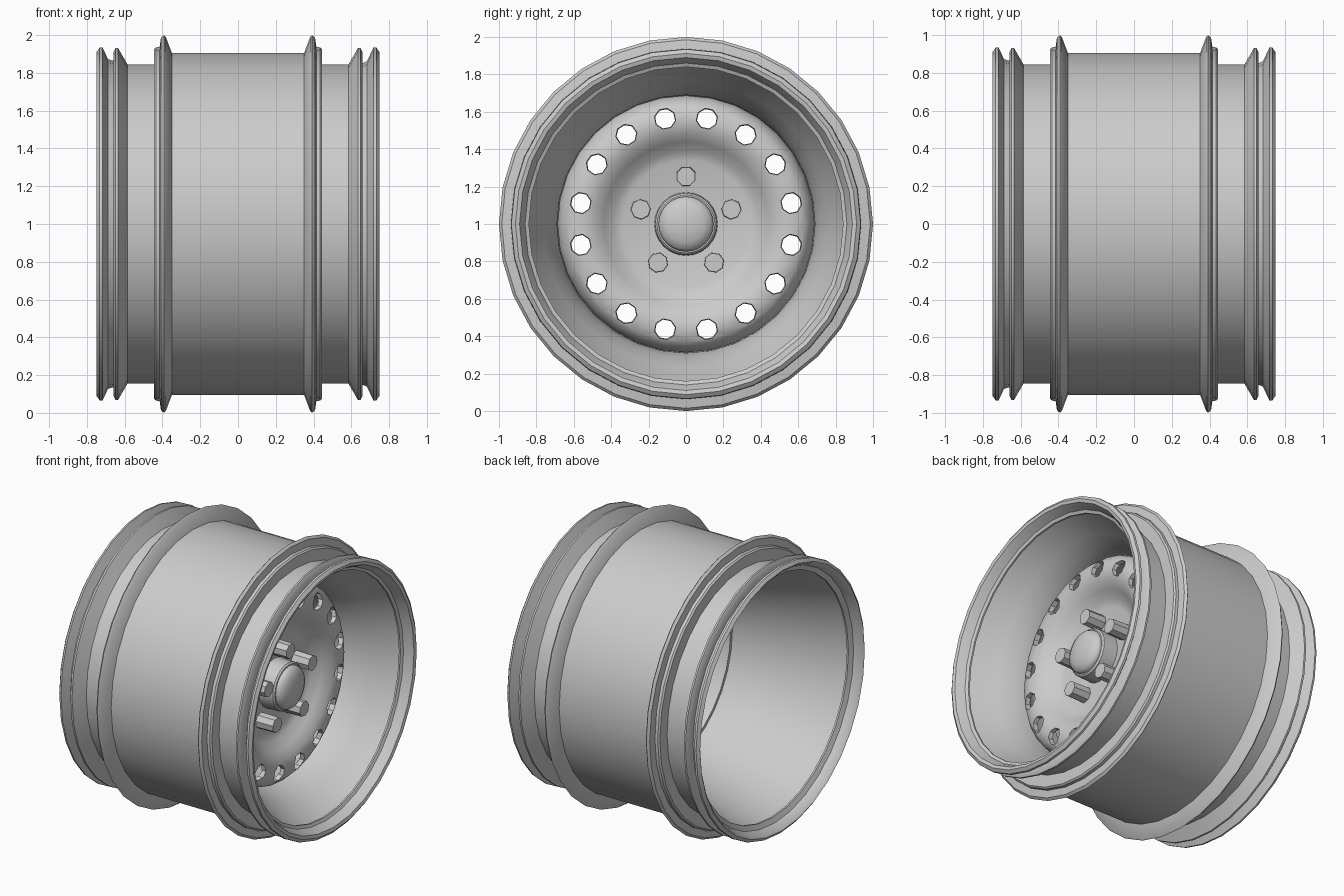
import bpy, bmesh, math
from mathutils import Matrix, Vector

if "Cube" in bpy.data.objects:
    bpy.data.objects.remove(bpy.data.objects["Cube"])

AXLE = Vector((0, 0, 1))


def finish(name, bm, angle=32):
    bmesh.ops.remove_doubles(bm, verts=bm.verts, dist=1e-5)
    bmesh.ops.recalc_face_normals(bm, faces=bm.faces)
    me = bpy.data.meshes.new(name)
    bm.to_mesh(me)
    bm.free()
    ob = bpy.data.objects.new(name, me)
    ob.location = AXLE
    bpy.context.collection.objects.link(ob)
    smooth(ob, angle)
    return ob


def smooth(ob, angle=32):
    bpy.ops.object.select_all(action='DESELECT')
    ob.select_set(True)
    bpy.context.view_layer.objects.active = ob
    bpy.ops.object.shade_smooth_by_angle(angle=math.radians(angle))


def revolve(name, profile, segs=32, closed=True, angle=32):
    """Turn (x, radius) points around the x axis."""
    bm = bmesh.new()
    rings = []
    for k in range(segs):
        a = 2 * math.pi * k / segs
        rings.append([bm.verts.new((x, r * math.sin(a), r * math.cos(a))) for x, r in profile])
    n = len(profile)
    for k in range(segs):
        p, q = rings[k], rings[(k + 1) % segs]
        for i in range(n if closed else n - 1):
            j = (i + 1) % n
            if profile[i][1] == 0 and profile[j][1] == 0:
                continue
            bm.faces.new((p[i], p[j], q[j], q[i]))
    return finish(name, bm, angle)


def cylinders(name, count, start, radius, r1, r2, x0, x1):
    """Ring of eight-sided pegs lying along x."""
    bm = bmesh.new()
    for k in range(count):
        a = start + 2 * math.pi * k / count
        pos = Matrix.Translation(((x0 + x1) / 2, radius * math.sin(a), radius * math.cos(a)))
        turn = Matrix.Rotation(-a, 4, 'X') @ Matrix.Rotation(math.pi / 2, 4, 'Y')
        spin = Matrix.Rotation(math.pi / 8, 4, 'Z')
        bmesh.ops.create_cone(bm, cap_ends=True, segments=8, radius1=r1, radius2=r2,
                              depth=x1 - x0, matrix=pos @ turn @ spin)
    return finish(name, bm)


# Rim barrel: outer side is symmetric, with paired flanges at each end
half = [(.35, .905), (.382, .99), (.392, 1.0), (.408, .985), (.415, .937), (.435, .935),
        (.445, .925), (.445, .845), (.585, .845), (.635, .932), (.648, .932), (.66, .91),
        (.66, .84), (.672, .84), (.718, .936), (.732, .934), (.748, .912)]
outer = [(-x, r) for x, r in reversed(half)] + half
# Inner side narrows to the disc and flares out again at the rear
inner = [(.742, .89), (.71, .872), (.62, .835), (.5, .765), (.4, .715), (.3, .69),
         (.1, .685), (-.05, .70), (-.25, .75), (-.5, .82), (-.68, .87), (-.74, .9)]
revolve("rim_barrel", outer + inner)

# Wheel disc with a raised outer band
front = [(.28, 0), (.28, .34), (.298, .39), (.345, .44), (.385, .49), (.40, .54), (.398, .59),
         (.38, .635), (.34, .67), (.28, .687), (.12, .687)]
back = [(.12, .665), (.27, .66), (.32, .645), (.355, .615), (.37, .58), (.372, .54), (.36, .505),
        (.32, .46), (.27, .405), (.25, .34), (.25, 0)]
disc = revolve("wheel_disc", front + back)

# Sixteen tapered vent holes cut through the band
cutter = cylinders("vent_cutter", 16, math.pi / 16, .575, .044, .063, .30, .43)
cutter.hide_render = True
mod = disc.modifiers.new("vents", 'BOOLEAN')
mod.object = cutter
mod.solver = 'EXACT'
bpy.context.view_layer.update()
cut = bpy.data.meshes.new_from_object(disc.evaluated_get(bpy.context.evaluated_depsgraph_get()))
disc.modifiers.clear()
disc.data = cut
bpy.data.objects.remove(cutter)
smooth(disc)

# Hub collar and domed cap
revolve("hub_collar", [(.27, .17), (.385, .165), (.395, .155), (.395, .14), (.27, .14)], 24)
revolve("hub_cap", [(.27, .147), (.405, .147), (.425, .135), (.443, .10), (.453, .05), (.456, 0)],
        24, closed=False, angle=40)

# Five wheel studs
cylinders("wheel_studs", 5, 0, .255, .055, .052, .27, .41)
